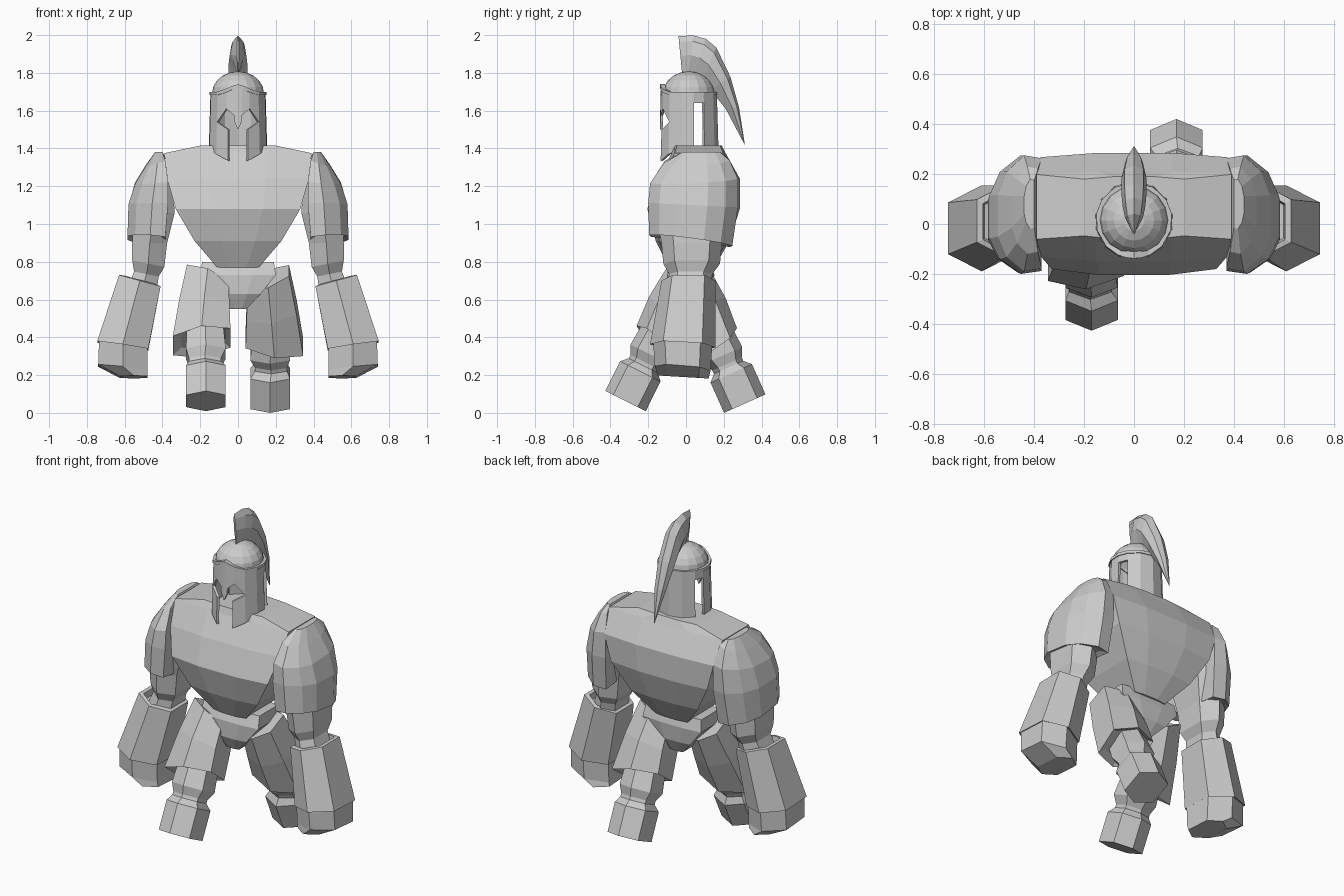
import bpy, bmesh
from math import sin, cos, radians
from mathutils import Matrix, Vector

cube = bpy.data.objects.get("Cube")
if cube:
    bpy.data.objects.remove(cube)

stone = bpy.data.materials.new("grey stone")
stone.use_nodes = True
stone.diffuse_color = (0.6, 0.6, 0.6, 1)
stone.node_tree.nodes["Principled BSDF"].inputs["Base Color"].default_value = (0.6, 0.6, 0.6, 1)

# Cross-sections in a -1..1 box
HEX = [(1, -.6), (1, .6), (0, 1), (-1, .6), (-1, -.6), (0, -1)]
CHEST = [(1, -.9), (1, .92), (.4, 1), (-.4, 1), (-1, .92), (-1, -.9), (-.4, -1), (.4, -1)]
SHOULDER = [(-1, -.95), (-.2, -1), (.6, -.75), (1, -.4), (1, .32), (.6, .72), (-.2, 1), (-1, .95)]


def finish(name, bm, fix_normals=True):
    if fix_normals:
        bmesh.ops.recalc_face_normals(bm, faces=bm.faces)
    mesh = bpy.data.meshes.new(name)
    bm.to_mesh(mesh)
    bm.free()
    mesh.materials.append(stone)
    ob = bpy.data.objects.new(name, mesh)
    bpy.context.collection.objects.link(ob)
    return ob


def skin(name, loops):
    """Bridge a list of point loops and cap both ends."""
    bm = bmesh.new()
    rows = [[bm.verts.new(p) for p in loop] for loop in loops]
    n = len(rows[0])
    for a, b in zip(rows, rows[1:]):
        for i in range(n):
            j = (i + 1) % n
            bm.faces.new((a[i], a[j], b[j], b[i]))
    bm.faces.new(rows[0])
    bm.faces.new(rows[-1])
    return finish(name, bm)


def loft(name, profile, rings, place=Matrix()):
    """Each ring: x0, x1, y0, y1, z and optional slopes along x and y."""
    loops = []
    for x0, x1, y0, y1, z, *slope in rings:
        sx, sy = slope or (0, 0)
        hx, hy = (x1 - x0) / 2, (y1 - y0) / 2
        loops.append([place @ Vector(((x0 + x1) / 2 + u * hx, (y0 + y1) / 2 + v * hy,
                                      z + sx * u * hx + sy * v * hy)) for u, v in profile])
    return skin(name, loops)


def helmet_plate(name, columns, grow, thickness):
    """Curved plates: angle from the front, low and high z at both ends."""
    def point(angle, z):
        r = .148 + grow + max(0, 1.7 - z) * .03
        a = radians(angle)
        return (r * sin(a), .015 - r * cos(a), z)
    bm = bmesh.new()
    for a0, a1, low0, low1, high0, high1 in columns:
        corners = [point(a0, low0), point(a1, low1), point(a1, high1), point(a0, high0)]
        bm.faces.new([bm.verts.new(c) for c in corners])
    bmesh.ops.remove_doubles(bm, verts=bm.verts, dist=.0005)
    ob = finish(name, bm, False)
    mirror = ob.modifiers.new("mirror", 'MIRROR')
    mirror.merge_threshold = .001
    solid = ob.modifiers.new("thickness", 'SOLIDIFY')
    solid.thickness = thickness
    solid.offset = -1
    return ob


# Torso and pelvis
loft("torso", CHEST, [
    (-.2, .2, -.06, .19, 1.415), (-.39, .39, -.075, .21, 1.375), (-.375, .375, -.15, .285, 1.24),
    (-.33, .33, -.205, .285, 1.08), (-.23, .23, -.16, .23, .91), (-.11, .11, -.09, .15, .77)])
loft("pelvis", CHEST, [
    (-.19, .19, -.07, .13, .8), (-.2, .2, -.1, .15, .73),
    (-.12, .12, -.1, .14, .63), (-.045, .045, -.06, .1, .55)])

# Arms
for side, s in (("left", 1), ("right", -1)):
    flip = Matrix.Scale(s, 4, (1, 0, 0))
    loft(side + "_shoulder_plate", SHOULDER, [
        (.4, .44, -.02, .18, 1.38), (.385, .49, -.12, .23, 1.325, -.35, .05),
        (.37, .545, -.19, .275, 1.225, -.1, .05), (.37, .58, -.2, .275, 1.1, 0, -.05),
        (.385, .585, -.195, .245, .915, .1, -.13), (.41, .56, -.15, .2, .93, .1, -.13)], flip)
    loft(side + "_upper_arm", HEX, [
        (.37, .45, -.1, .2, 1.32), (.345, .52, -.17, .25, 1.2), (.335, .55, -.16, .24, 1.06),
        (.375, .56, -.13, .19, .9), (.39, .56, -.12, .18, .79, .2, 0),
        (.42, .55, -.09, .14, .735, .2, 0), (.43, .58, -.1, .13, .66, .2, 0)], flip)
    loft(side + "_gauntlet", HEX, [
        (.44, .60, -.1, .12, .67, .27, 0), (.435, .605, -.11, .13, .705, .27, 0),
        (.41, .63, -.13, .155, .70, .27, 0), (.475, .745, -.19, .155, .355, .15, -.05),
        (.5, .71, -.16, .13, .37, .15, -.05)], flip)
    loft(side + "_hand", HEX, [
        (.48, .735, -.175, .14, .38, .15, -.05), (.48, .74, -.165, .13, .235, .12, -.08),
        (.48, .625, -.15, .12, .19, 0, -.06)], flip)

# Legs, striding with the right one forward
for side, s, angle in (("left", 1, 24), ("right", -1, -26.5)):
    place = (Matrix.Translation((0, .01, .725)) @ Matrix.Rotation(radians(angle), 4, 'X')
             @ Matrix.Diagonal((s, -s, 1, 1)))
    loft(side + "_thigh_plate", HEX, [
        (.05, .27, -.12, .12, -.015, .42, 0), (.045, .31, -.135, .14, -.2, .15, -.1),
        (.04, .345, -.125, .145, -.385, -.15, -.2), (.07, .3, -.1, .11, -.36, -.15, -.2)], place)
    loft(side + "_lower_leg", HEX, [
        (.08, .27, -.1, .1, -.3), (.065, .275, -.11, .11, -.46), (.09, .26, -.085, .085, -.51),
        (.09, .26, -.085, .085, -.53), (.065, .275, -.12, .12, -.565),
        (.065, .275, -.12, .12, -.74)], place)

# Helmet: hollow shell with eye openings, nose guard, cheeks and side slots
helmet_plate("helmet_shell", [
    (0, 8, 1.5, 1.545, 1.73, 1.725), (8, 24, 1.575, 1.61, 1.725, 1.715),
    (24, 47, 1.61, 1.54, 1.715, 1.7), (20, 47, 1.335, 1.37, 1.5, 1.54),
    (47, 75, 1.37, 1.4, 1.54, 1.54), (47, 75, 1.54, 1.54, 1.7, 1.7),
    (75, 100, 1.4, 1.4, 1.7, 1.7), (100, 122, 1.64, 1.64, 1.7, 1.7),
    (122, 150, 1.39, 1.39, 1.7, 1.7), (150, 180, 1.39, 1.39, 1.7, 1.7)], 0, .015)
rim = [(0, 1.74), (12, 1.73), (25, 1.715), (47, 1.7)] + [(a, 1.7) for a in (75, 100, 122, 150, 180)]
helmet_plate("helmet_rim", [(a, b, za - .018, zb - .018, za, zb)
                            for (a, za), (b, zb) in zip(rim, rim[1:])], .005, .027)

# Helmet dome
bm = bmesh.new()
bmesh.ops.create_uvsphere(bm, u_segments=16, v_segments=10, radius=1)
bmesh.ops.delete(bm, geom=[v for v in bm.verts if v.co.z < -.01], context='VERTS')
bmesh.ops.transform(bm, verts=bm.verts, matrix=Matrix.Translation((0, .015, 1.69))
                    @ Matrix.Diagonal((.138, .138, .118, 1)))
finish("helmet_dome", bm)

# Crest: inner edge, outer edge and half width along the sweep
crest = [(-.02, 1.79, -.04, 1.995, .006), (.01, 1.79, .04, 1.998, .036), (.04, 1.78, .105, 1.98, .046),
         (.08, 1.75, .16, 1.935, .05), (.13, 1.71, .235, 1.78, .05),
         (.21, 1.61, .28, 1.62, .036), (.305, 1.43, .312, 1.42, .002)]
section = [(0, 0), (1, .5), (.75, .85), (0, 1), (-.75, .85), (-1, .5)]
skin("crest", [[(u * w, yi + (yo - yi) * t, zi + (zo - zi) * t) for u, t in section]
               for yi, zi, yo, zo, w in crest])
